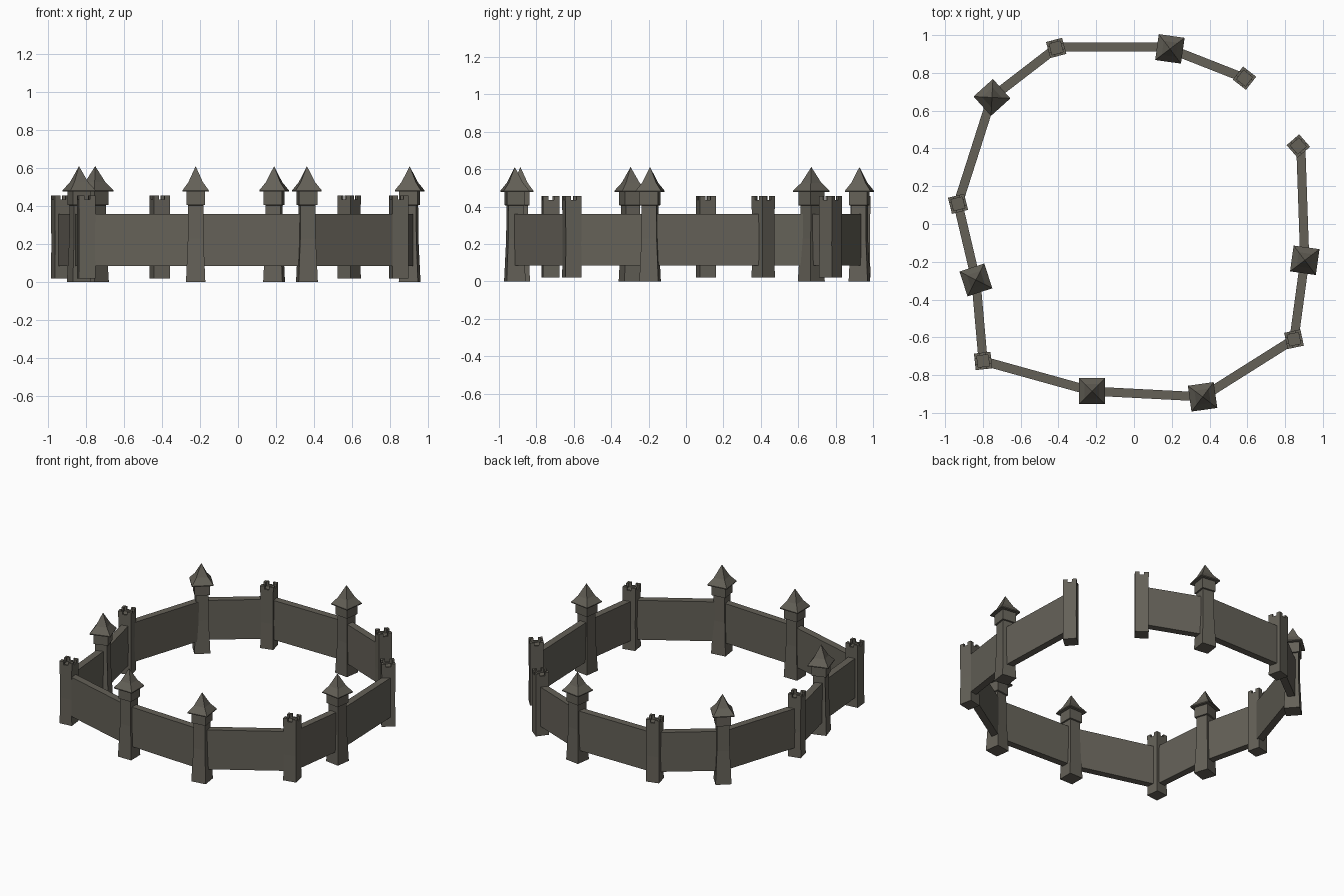
import bpy, bmesh, math
from mathutils import Matrix, Vector

if "Cube" in bpy.data.objects:
    bpy.data.objects.remove(bpy.data.objects["Cube"])

stone = bpy.data.materials.new("weathered grey stone")
stone.diffuse_color = (0.128, 0.119, 0.097, 1)
stone.use_nodes = True
stone.node_tree.nodes["Principled BSDF"].inputs["Base Color"].default_value = stone.diffuse_color


def finish(bm, name, loc=(0, 0, 0), angle=0):
    bmesh.ops.recalc_face_normals(bm, faces=bm.faces[:])
    me = bpy.data.meshes.new(name)
    bm.to_mesh(me)
    bm.free()
    me.materials.append(stone)
    ob = bpy.data.objects.new(name, me)
    ob.location = loc
    ob.rotation_euler.z = angle
    bpy.context.collection.objects.link(ob)


def stack(bm, profile):
    """Square-section solid from (half width, height) pairs."""
    rings = []
    for h, z in profile:
        if h == 0:
            rings.append([bm.verts.new((0, 0, z))])
        else:
            rings.append([bm.verts.new((sx * h, sy * h, z))
                          for sx, sy in ((-1, -1), (1, -1), (1, 1), (-1, 1))])
    for a, b in zip(rings, rings[1:]):
        for i in range(4):
            j = (i + 1) % 4
            bm.faces.new([a[i], a[j], b[0]] if len(b) == 1 else [a[i], a[j], b[j], b[i]])
    bm.faces.new(rings[0][::-1])
    if len(rings[-1]) == 4:
        bm.faces.new(rings[-1])


def box(bm, centre, size):
    bmesh.ops.create_cube(bm, size=1, matrix=Matrix.Translation(centre) @ Matrix.Diagonal((*size, 1)))


def roofed_tower(name, x, y, deg):
    bm = bmesh.new()
    # tapered shaft and overhanging guard room
    stack(bm, [(0.051, 0), (0.041, 0.23), (0.040, 0.405), (0.049, 0.407), (0.049, 0.48)])
    # flared pyramid roof
    stack(bm, [(0.069, 0.478), (0.069, 0.484), (0.038, 0.527), (0, 0.611)])
    finish(bm, name, (x, y, 0), math.radians(deg))


def square_tower(name, x, y, deg):
    bm = bmesh.new()
    h, inner = 0.044, 0.030
    # shaft with sunken top platform
    stack(bm, [(0.044, 0.02), (0.042, 0.2), (h, 0.435), (inner, 0.435), (inner, 0.425)])
    # corner merlons, L-shaped
    t, w, z0, z1 = h - inner, 0.029, 0.434, 0.456
    for sx in (-1, 1):
        for sy in (-1, 1):
            box(bm, (sx * (h - w / 2), sy * (h - t / 2), (z0 + z1) / 2), (w, t, z1 - z0))
            box(bm, (sx * (h - t / 2), sy * (h - t - (w - t) / 2), (z0 + z1) / 2),
                (t, w - t, z1 - z0))
    finish(bm, name, (x, y, 0), math.radians(deg))


def wall(name, a, b):
    a, b = Vector(a), Vector(b)
    d = b - a
    bm = bmesh.new()
    box(bm, (0, 0, 0.2225), (d.length, 0.048, 0.275))
    m = (a + b) / 2
    finish(bm, name, (m.x, m.y, 0), math.atan2(d.y, d.x))


# towers in order around the ring: x, y, rotation, roofed
towers = [
    (0.585, 0.772, -38, False),
    (0.19, 0.927, -8, True),
    (-0.412, 0.932, 15, False),
    (-0.752, 0.67, 42, True),
    (-0.932, 0.107, 14, False),
    (-0.837, -0.296, 18, True),
    (-0.799, -0.725, 6, False),
    (-0.223, -0.885, 0, True),
    (0.363, -0.915, 8, True),
    (0.847, -0.61, 12, False),
    (0.904, -0.192, -8, True),
    (0.87, 0.413, 41, False),
]
for i, (x, y, deg, roofed) in enumerate(towers):
    if roofed:
        roofed_tower(f"roofed_tower_{i}", x, y, deg)
    else:
        square_tower(f"square_tower_{i}", x, y, deg)

# curtain walls between neighbours, the gate gap stays open
for i, (p, q) in enumerate(zip(towers, towers[1:])):
    a, b = list(p[:2]), list(q[:2])
    if i == 1:
        a[1] = b[1] = 0.938
    if i == 10:
        b[0] = 0.883
    wall(f"curtain_wall_{i}", a, b)
